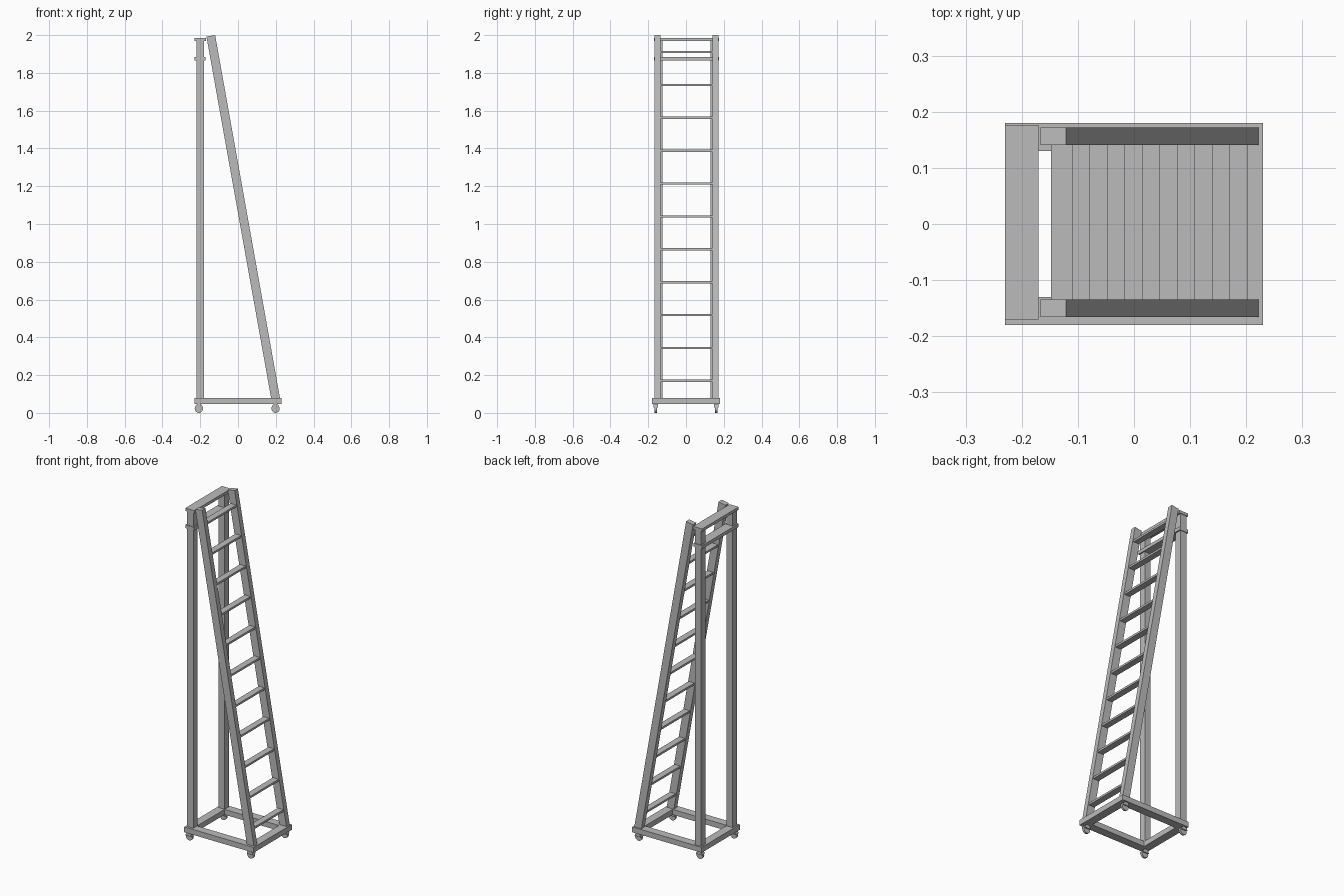
import bpy, bmesh, math
from mathutils import Matrix, Vector

if "Cube" in bpy.data.objects:
    bpy.data.objects.remove(bpy.data.objects["Cube"])

grey = bpy.data.materials.new("metal grey")
grey.diffuse_color = (0.5, 0.5, 0.5, 1)
grey.use_nodes = True
grey.node_tree.nodes["Principled BSDF"].inputs["Base Color"].default_value = grey.diffuse_color
CY = 0.003  # the ladder and posts sit slightly off the base centre


def finish(name, bm):
    bmesh.ops.recalc_face_normals(bm, faces=bm.faces)
    me = bpy.data.meshes.new(name)
    bm.to_mesh(me)
    bm.free()
    me.materials.append(grey)
    ob = bpy.data.objects.new(name, me)
    bpy.context.collection.objects.link(ob)
    return ob


def box(name, x0, x1, y0, y1, z0, z1):
    bm = bmesh.new()
    size = Matrix.Diagonal((x1 - x0, y1 - y0, z1 - z0, 1))
    centre = Vector((x0 + x1, y0 + y1, z0 + z1)) / 2
    bmesh.ops.create_cube(bm, size=1, matrix=Matrix.Translation(centre) @ size)
    return finish(name, bm)


def prism(name, profile, y0, y1):
    """Extrude an (x, z) outline along y."""
    bm = bmesh.new()
    face = bm.faces.new([bm.verts.new((x, y0, z)) for x, z in profile])
    ext = bmesh.ops.extrude_face_region(bm, geom=[face])["geom"]
    moved = [v for v in ext if isinstance(v, bmesh.types.BMVert)]
    bmesh.ops.translate(bm, verts=moved, vec=(0, y1 - y0, 0))
    return finish(name, bm)


def arc(cx, cz, r, a0, a1, n):
    return [(cx + r * math.cos(a0 + (a1 - a0) * i / n),
             cz + r * math.sin(a0 + (a1 - a0) * i / n)) for i in range(n)]


# Rectangular base frame
for s, side in ((-1, "front"), (1, "back")):
    y = sorted((s * 0.13, s * 0.18))
    box("base_rail_" + side, -0.23, 0.23, *y, 0.048, 0.08)
for s, side in ((-1, "left"), (1, "right")):
    x = sorted((s * 0.18, s * 0.23))
    box("base_crossbar_" + side, *x, -0.13, 0.13, 0.048, 0.08)

# Upright posts and sloping ladder rails
for s, side in ((-1, "front"), (1, "back")):
    y = sorted((CY + s * 0.128, CY + s * 0.169))
    box("post_" + side, -0.221, -0.18, *y, 0.08, 1.97)
    y = sorted((CY + s * 0.138, CY + s * 0.169))
    prism("ladder_rail_" + side,
          [(0.175, 0.08), (0.222, 0.08), (-0.121, 2.0), (-0.167, 1.992)], *y)

# Plates joining the posts at the top
box("top_plate", -0.23, -0.17, CY - 0.173, CY + 0.173, 1.968, 1.985)
box("lower_plate", -0.23, -0.172, CY - 0.173, CY + 0.173, 1.865, 1.885)

# Flat rungs following the slope
for k in range(11):
    x, z = 0.202 - 0.0312 * k, 0.17 + 0.174 * k
    box(f"rung_{k + 1}", x - 0.038, x, CY - 0.138, CY + 0.138, z - 0.006, z + 0.006)

# Casters: thin wheel under a wider hood
for x in (-0.207, 0.199):
    for y in (-0.16, 0.16):
        prism("caster_wheel", arc(x, 0.022, 0.022, 0, math.tau, 20), y - 0.006, y + 0.006)
        hood = arc(x, 0.028, 0.02, 0, math.pi, 10) + [(x - 0.02, 0.028)]
        prism("caster_hood", hood, y - 0.013, y + 0.013)
